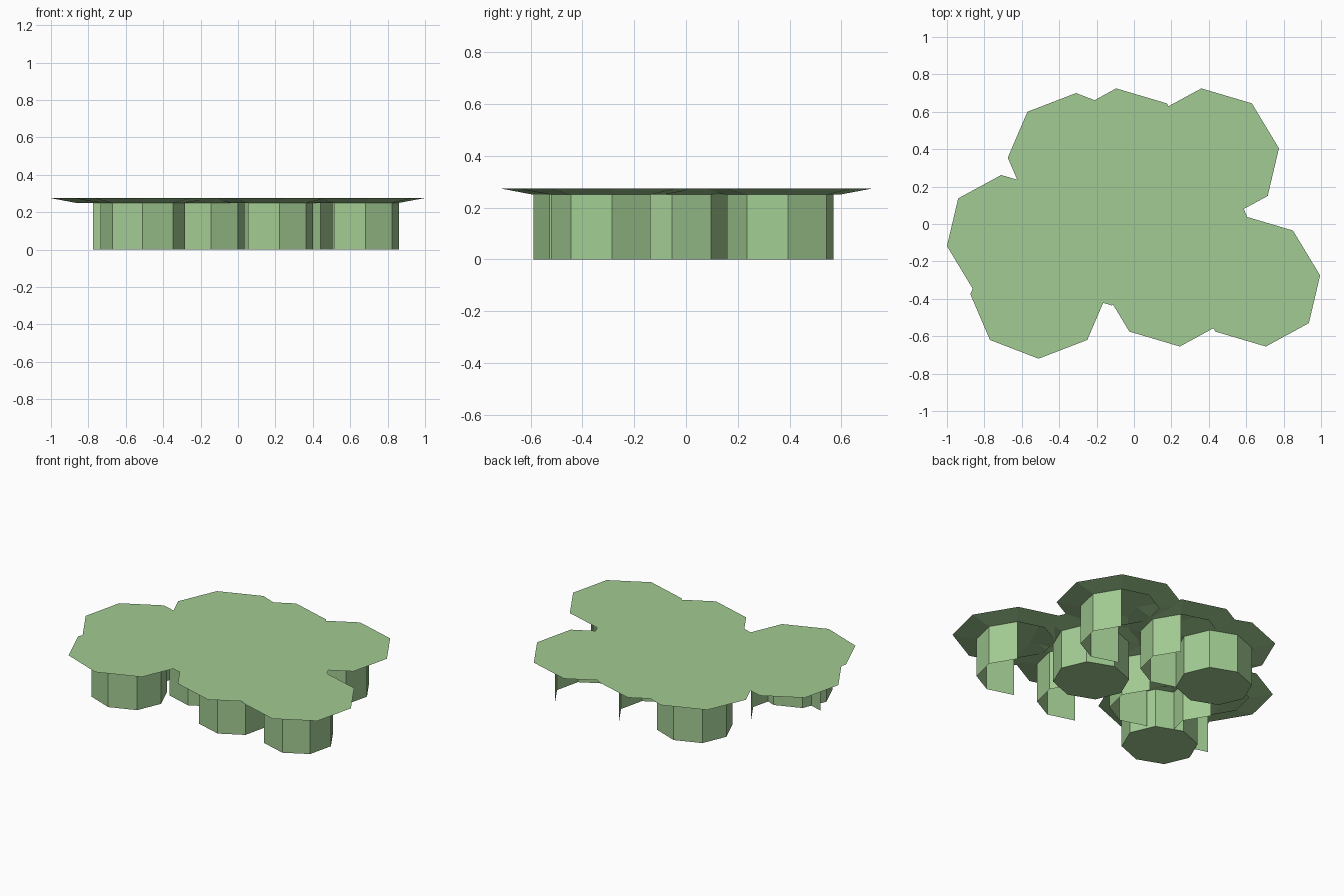
import bpy, bmesh
from mathutils import Vector
from mathutils.geometry import delaunay_2d_cdt

if "Cube" in bpy.data.objects:
    bpy.data.objects.remove(bpy.data.objects["Cube"])

TOP, NECK, RATIO = 0.275, 0.25, 0.62

green = bpy.data.materials.new("leaf_green")
green.diffuse_color = (0.36, 0.6, 0.29, 1)
green.use_nodes = True
green.node_tree.nodes["Principled BSDF"].inputs["Base Color"].default_value = green.diffuse_color

# Half outlines of the two octagons (the other half is point-mirrored)
TURNED = [(0.0625, -0.35), (0.2925, -0.225), (0.3525, 0.03), (0.2075, 0.27)]
STRAIGHT = [(0, -0.345), (0.26, -0.245), (0.365, 0), (0.26, 0.245)]

# Clump centres
OPEN = [(0.6425, -0.305), (0.1825, -0.305), (0.4225, 0.375),
        (-0.0325, 0.375), (-0.6475, -0.088), (-0.1825, -0.085)]
CLOSED = [(-0.51, -0.375), (-0.31, 0.355), (0.28, -0.055)]


def outline(half, c, scale=1):
    full = half + [(-x, -y) for x, y in half]
    return [(c[0] + x * scale, c[1] + y * scale) for x, y in full]


def finish(bm, name):
    mesh = bpy.data.meshes.new(name)
    bm.to_mesh(mesh)
    bm.free()
    mesh.materials.append(green)
    ob = bpy.data.objects.new(name, mesh)
    bpy.context.collection.objects.link(ob)


def clump(name, half, c, closed):
    """Flared rim on an octagonal column; open ones keep five walls' corners only."""
    bm = bmesh.new()
    ring = lambda s, z: [bm.verts.new((x, y, z)) for x, y in outline(half, c, s)]
    rim, neck = ring(1, TOP), ring(RATIO, NECK)
    foot = ring(RATIO, 0)
    walls = range(8) if closed else (7, 0, 1, 2)
    for i in range(8):
        j = (i + 1) % 8
        bm.faces.new((neck[i], neck[j], rim[j], rim[i]))
        if i in walls:
            bm.faces.new((foot[i], foot[j], neck[j], neck[i]))
    if closed:
        bm.faces.new(foot[::-1])
    bmesh.ops.delete(bm, geom=[v for v in bm.verts if not v.link_faces], context='VERTS')
    finish(bm, name)


# Columns with flared rims
for k, c in enumerate(OPEN):
    clump(f"open_clump_{k + 1}", TURNED, c, False)
for k, c in enumerate(CLOSED):
    clump(f"closed_clump_{k + 1}", STRAIGHT, c, True)

# One flat top covering the union of all octagons
pts, polys = [], []
for half, centres in ((TURNED, OPEN), (STRAIGHT, CLOSED)):
    for c in centres:
        polys.append(list(range(len(pts), len(pts) + 8)))
        pts += [Vector(p) for p in outline(half, c)]
vs, _, fs, *_ = delaunay_2d_cdt(pts, [], polys, 1, 1e-5)
bm = bmesh.new()
bv = [bm.verts.new((v.x, v.y, TOP)) for v in vs]
for f in fs:
    bm.faces.new([bv[i] for i in f])
bmesh.ops.recalc_face_normals(bm, faces=bm.faces)
for f in bm.faces:
    f.normal_update()
    if f.normal.z < 0:
        f.normal_flip()
bmesh.ops.dissolve_limit(bm, angle_limit=0.01, verts=bm.verts, edges=bm.edges)
finish(bm, "foliage_top")
